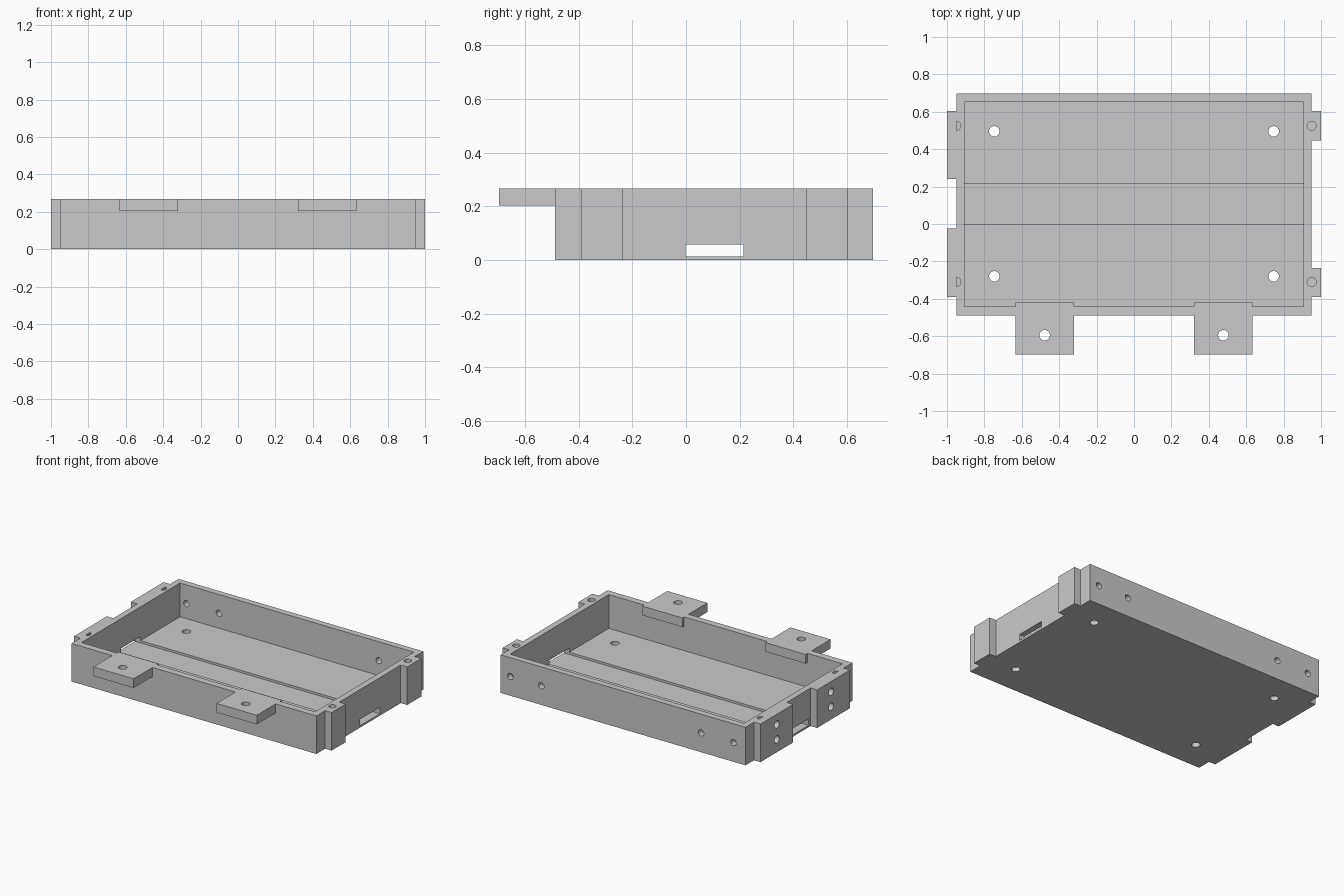
import bpy
import math

cube = bpy.data.objects.get("Cube")
if cube:
    bpy.data.objects.remove(cube, do_unlink=True)

grey = bpy.data.materials.new("plain_grey")
grey.use_nodes = True
colour = (0.59, 0.59, 0.59, 1)
grey.diffuse_color = colour
grey.node_tree.nodes["Principled BSDF"].inputs["Base Color"].default_value = colour

HEIGHT, FLOOR = 0.267, 0.03


def box(name, x, y, z):
    """Box from (min, max) pairs."""
    bpy.ops.mesh.primitive_cube_add(size=1)
    ob = bpy.context.object
    ob.name = name
    for v in ob.data.vertices:
        v.co = [a + (b - a) * (c + 0.5) for (a, b), c in zip((x, y, z), v.co)]
    ob.data.materials.append(grey)
    return ob


def drill(name, centre, radius, depth, axis="z"):
    turn = {"x": (0, math.pi / 2, 0), "y": (math.pi / 2, 0, 0), "z": (0, 0, 0)}[axis]
    bpy.ops.mesh.primitive_cylinder_add(vertices=32, radius=radius, depth=depth,
                                        location=centre, rotation=turn)
    ob = bpy.context.object
    ob.name = name
    ob.data.materials.append(grey)
    return ob


def combine(target, other, operation):
    """Apply a boolean to the target and discard the other shape."""
    other.hide_render = True
    mod = target.modifiers.new(other.name, "BOOLEAN")
    mod.operation, mod.solver, mod.object = operation, "EXACT", other
    bpy.context.view_layer.update()
    bpy.ops.object.select_all(action="DESELECT")
    bpy.context.view_layer.objects.active = target
    target.select_set(True)
    bpy.ops.object.modifier_apply(modifier=mod.name)
    bpy.data.objects.remove(other, do_unlink=True)


def cut(other):
    combine(tray, other, "DIFFERENCE")


def add(other):
    combine(tray, other, "UNION")


# Open tray; a shallow floor channel runs out through taller slots in both end walls
tray = box("tray", (-0.95, 0.95), (-0.488, 0.697), (0, HEIGHT))
cut(box("cavity", (-0.907, 0.907), (-0.44, 0.653), (FLOOR, 0.5)))
cut(box("channel", (-1.2, 1.2), (-0.002, 0.215), (0.014, 0.058)))

# Short blocks on the right-hand end
for y in ((-0.39, -0.235), (0.447, 0.603)):
    add(box("end_block", (0.95, 1), y, (0, HEIGHT)))

# Mounting tabs on the front wall
for side in (-1, 1):
    span = sorted((side * 0.322, side * 0.634))
    add(box("tab", span, (-0.697, -0.42), (0.203, HEIGHT)))
    cut(drill("tab_hole", (side * 0.478, -0.595, 0.24), 0.028, 0.3))

# Floor holes and corner screw holes
for side in (-1, 1):
    for y in (-0.28, 0.495):
        cut(drill("floor_hole", (side * 0.747, y, 0), 0.028, 0.3))
    for y in (-0.31, 0.525):
        cut(drill("screw_hole", (side * 0.95, y, HEIGHT), 0.024, 0.2))

# Back wall holes
for x in (-0.857, -0.605, 0.635, 0.875):
    cut(drill("back_hole", (x, 0.68, 0.135), 0.022, 0.2, "y"))

# Long blocks on the other end, with blind peg holes
for y, peg in (((-0.39, -0.025), -0.18), ((0.24, 0.603), 0.42)):
    add(box("end_block", (-1, -0.95), y, (0, HEIGHT)))
    for z in (0.09, 0.195):
        cut(drill("peg_hole", (-1, peg, z), 0.026, 0.09, "x"))

# Smooth hole walls, crisp edges
bpy.ops.object.select_all(action="DESELECT")
tray.select_set(True)
bpy.context.view_layer.objects.active = tray
bpy.ops.object.shade_smooth_by_angle(angle=math.radians(30))
